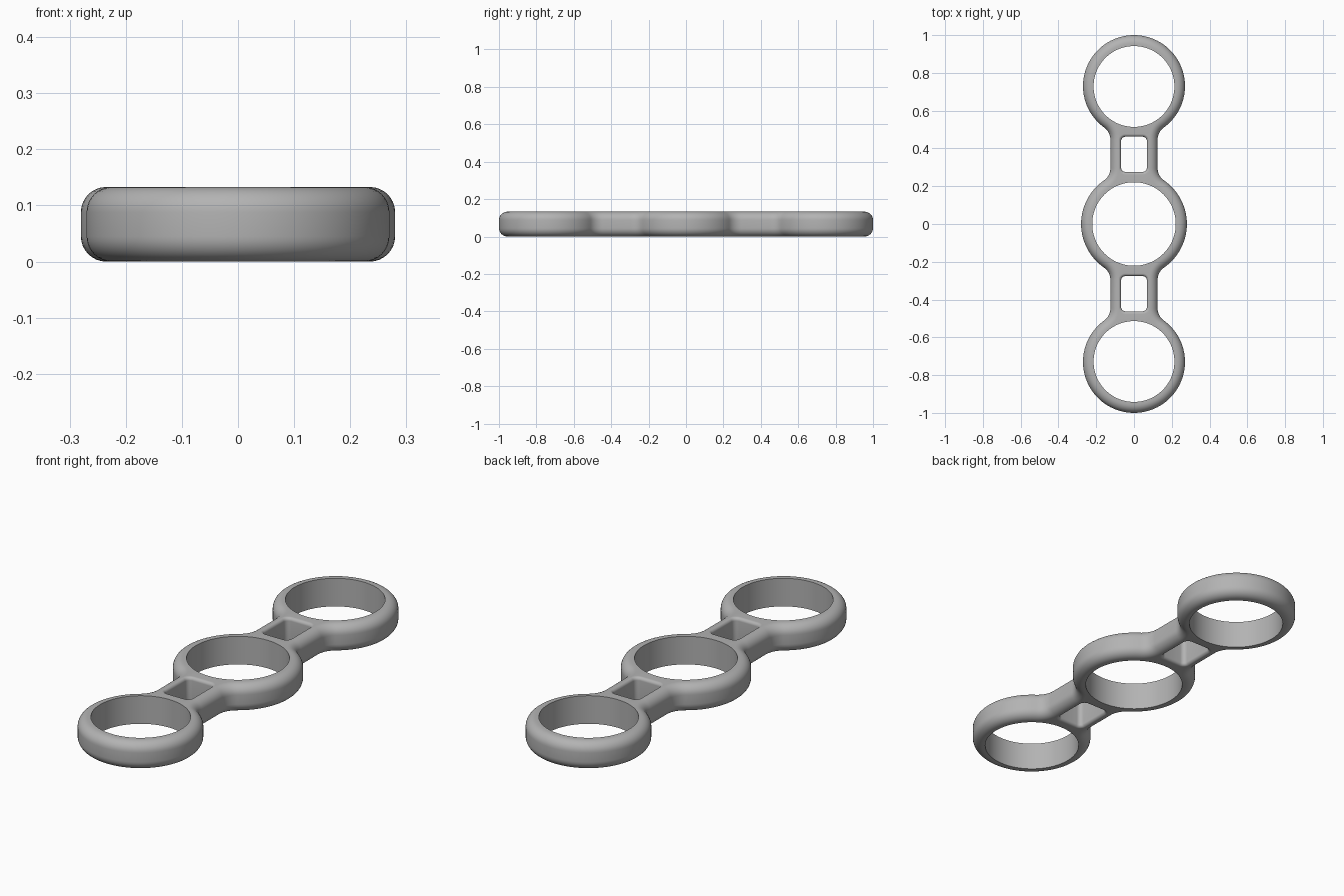
import bpy, bmesh
from math import sin, cos, pi, atan2, sqrt

if "Cube" in bpy.data.objects:
    bpy.data.objects.remove(bpy.data.objects["Cube"], do_unlink=True)

HEIGHT = 0.133
END_Y = 0.73                  # centre of the end rings
MID_R, END_R = 0.28, 0.27     # outer radii
MID_HOLE, END_HOLE = 0.221, 0.214
BAR = 0.125                   # half width across the two link bars
FILLET = 0.08                 # blend between ring and bar
OUTER_ROUND, WINDOW_ROUND = 0.045, 0.015


def arc(cx, cy, r, a0, a1, n):
    return [(cx + r * cos(a0 + (a1 - a0) * i / n),
             cy + r * sin(a0 + (a1 - a0) * i / n)) for i in range(n + 1)]


def outline(d):
    """Outer silhouette inset by d: one quarter, mirrored to a closed loop."""
    fx = BAR + FILLET
    mid_y = sqrt((MID_R + FILLET) ** 2 - fx ** 2)
    end_y = END_Y - sqrt((END_R + FILLET) ** 2 - fx ** 2)
    a_mid = atan2(mid_y, fx)
    a_end = atan2(end_y - END_Y, fx)
    q = arc(0, 0, MID_R - d, 0, a_mid, 14)
    q += arc(fx, mid_y, FILLET + d, pi + a_mid, pi, 8)[1:]
    q += arc(fx, end_y, FILLET + d, pi, pi + a_end, 8)
    q += arc(0, END_Y, END_R - d, a_end, pi / 2, 36)[1:]
    half = q + [(-x, y) for x, y in q[-2::-1]]
    return half + [(x, -y) for x, y in half[-2:0:-1]]


def window(cy):
    """Rounded rectangular opening, widened by d at its rims."""
    hx, hy, corner = 0.068, 0.093, 0.022

    def loop(d):
        pts = []
        for k, (sx, sy) in enumerate(((1, 1), (-1, 1), (-1, -1), (1, -1))):
            pts += arc(sx * (hx - corner), cy + sy * (hy - corner),
                       corner + d, k * pi / 2, (k + 1) * pi / 2, 6)
        return pts
    return loop


def hole(cy, r):
    return lambda d: arc(0, cy, r, 0, 2 * pi, 96)[:-1]


def levels(r, n=8):
    """Pairs of inset and height for a wall with rounded rims."""
    if r == 0:
        return [(0, 0), (0, HEIGHT)]
    top = [(r * (1 - cos(i * pi / 2 / n)), HEIGHT - r + r * sin(i * pi / 2 / n))
           for i in range(n + 1)]
    return [(d, HEIGHT - z) for d, z in reversed(top)] + top


bm = bmesh.new()
rims = ([], [])


def add_wall(loop, r):
    rows = [[bm.verts.new((x, y, z)) for x, y in loop(d)] for d, z in levels(r)]
    for a, b in zip(rows, rows[1:]):
        for i in range(len(a)):
            j = (i + 1) % len(a)
            bm.faces.new((a[i], a[j], b[j], b[i]))
    for rim, row in zip(rims, (rows[0], rows[-1])):
        rim += [bm.edges.get((row[i - 1], row[i])) for i in range(len(row))]


# Outer wall, three finger holes and two link windows
add_wall(outline, OUTER_ROUND)
add_wall(hole(0, MID_HOLE), 0)
for side in (-1, 1):
    add_wall(hole(side * 0.728, END_HOLE), 0)
    add_wall(window(side * 0.369), WINDOW_ROUND)

# Flat top and bottom
for rim in rims:
    bmesh.ops.triangle_fill(bm, edges=rim, use_beauty=True)
bmesh.ops.recalc_face_normals(bm, faces=bm.faces[:])

mesh = bpy.data.meshes.new("linked_rings")
bm.to_mesh(mesh)
bm.free()
body = bpy.data.objects.new("linked_rings", mesh)
bpy.context.collection.objects.link(body)

grey = bpy.data.materials.new("plain_grey")
grey.use_nodes = True
colour = (0.45, 0.45, 0.45, 1)
grey.diffuse_color = colour
grey.node_tree.nodes["Principled BSDF"].inputs["Base Color"].default_value = colour
mesh.materials.append(grey)

bpy.ops.object.select_all(action='DESELECT')
body.select_set(True)
bpy.context.view_layer.objects.active = body
bpy.ops.object.shade_smooth_by_angle(angle=0.6)
